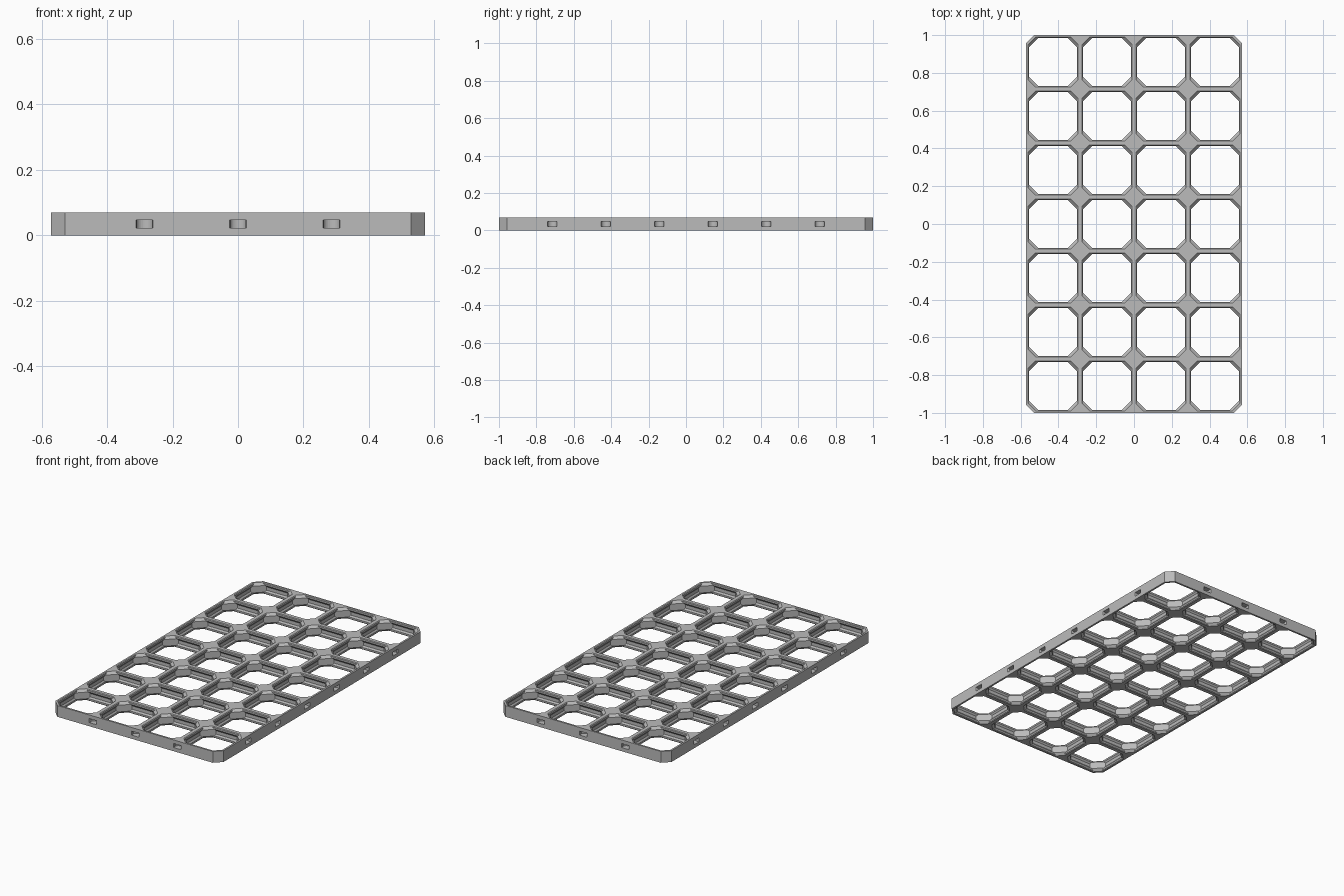
import bpy, bmesh, math
from mathutils import Matrix, Vector

if "Cube" in bpy.data.objects:
    bpy.data.objects.remove(bpy.data.objects["Cube"])

COLS, ROWS = 4, 7
TILE = 28.0           # work in millimetres, scaled at the end
THICK = 6.8
CUT = 4.2             # bevel on the outer board corners
SCALE = 2.0 / (TILE * ROWS)
R2 = math.sqrt(2)

grey = bpy.data.materials.new("mid grey")
grey.diffuse_color = (0.5, 0.5, 0.5, 1)
grey.use_nodes = True
grey.node_tree.nodes["Principled BSDF"].inputs["Base Color"].default_value = grey.diffuse_color

# Opening profile: height, wall inset, diagonal corner offset
half = [(0, 1.1, 4.17), (0.4, 1.5, 4.57), (1.4, 1.5, 5.57), (2.4, 0.8, 5.57)]
PROFILE = half + [(THICK - z, w, c) for z, w, c in reversed(half)]


def octagon(cx, cy, inset, corner_sum, z):
    """Square of one tile, inset, with its corners cut at 45 degrees."""
    a = TILE / 2 - inset
    b = TILE / 2 - (corner_sum - inset)
    pts = [(a, -b), (a, b), (b, a), (-b, a), (-a, b), (-a, -b), (-b, -a), (b, -a)]
    return [Vector((cx + x, cy + y, z)) for x, y in pts]


def ring(bm, lower, upper):
    for i in range(8):
        j = (i + 1) % 8
        bm.faces.new((lower[i], lower[j], upper[j], upper[i]))


def finish(bm, name):
    bmesh.ops.recalc_face_normals(bm, faces=bm.faces)
    bmesh.ops.scale(bm, vec=(SCALE,) * 3, verts=bm.verts)
    mesh = bpy.data.meshes.new(name)
    bm.to_mesh(mesh)
    bm.free()
    mesh.materials.append(grey)
    obj = bpy.data.objects.new(name, mesh)
    bpy.context.collection.objects.link(obj)
    return obj


# Grid board: one stepped octagonal opening per tile
bm = bmesh.new()
for col in range(COLS):
    for row in range(ROWS):
        cx = (col - (COLS - 1) / 2) * TILE
        cy = (row - (ROWS - 1) / 2) * TILE
        levels = [[bm.verts.new(p) for p in octagon(cx, cy, w, c * R2, z)]
                  for z, w, c in PROFILE]
        for lower, upper in zip(levels, levels[1:]):
            ring(bm, lower, upper)
        # top and bottom rims out to the tile border
        for z, inner in ((0, levels[0]), (THICK, levels[-1])):
            outer = [bm.verts.new(p) for p in octagon(cx, cy, 0, CUT, z)]
            ring(bm, inner, outer)
            # fill tile corners, except at the four corners of the board
            for k, (sx, sy) in zip((1, 3, 5, 7), ((1, 1), (-1, 1), (-1, -1), (1, -1))):
                at_x = col == (COLS - 1 if sx > 0 else 0)
                at_y = row == (ROWS - 1 if sy > 0 else 0)
                if not (at_x and at_y):
                    tip = bm.verts.new((cx + sx * TILE / 2, cy + sy * TILE / 2, z))
                    bm.faces.new((outer[k], outer[(k + 1) % 8], tip))
bmesh.ops.remove_doubles(bm, verts=bm.verts, dist=0.001)

# Outer wall joins the two perimeters
rim = [e for e in bm.edges if e.is_boundary]
top = {(round(v.co.x, 2), round(v.co.y, 2)): v
       for e in rim for v in e.verts if v.co.z > THICK / 2}
for e in rim:
    a, b = e.verts
    if a.co.z < THICK / 2:
        ta, tb = (top[(round(v.co.x, 2), round(v.co.y, 2))] for v in (a, b))
        bm.faces.new((a, b, tb, ta))
board = finish(bm, "grid_board")

# Connector pockets: rounded slots with pinched sides, sunk into the outer wall
side = [(2.5, -1), (2.5, 0), (2.3, 0.5), (2.25, 0.9), (2.35, 1.2)]
arc = [(2.6 * math.cos(t), 1.4 + 2.45 * math.sin(t))
       for t in (math.pi * i / 16 for i in range(17))]
OUTLINE = side + arc + [(-x, y) for x, y in reversed(side)]


def pocket(bm, x, y, angle):
    place = Matrix.Translation((x, y, THICK / 2)) @ Matrix.Rotation(angle, 4, 'Z')
    rows = [[bm.verts.new(place @ Vector((px, py, z))) for px, py in OUTLINE]
            for z in (-1.2, 1.2)]
    n = len(OUTLINE)
    bm.faces.new(rows[0])
    bm.faces.new(rows[1])
    for i in range(n):
        j = (i + 1) % n
        bm.faces.new((rows[0][i], rows[0][j], rows[1][j], rows[1][i]))


bm = bmesh.new()
for i in range(1, COLS):
    x = (i - COLS / 2) * TILE
    pocket(bm, x, -ROWS * TILE / 2, 0)
    pocket(bm, x, ROWS * TILE / 2, math.pi)
for i in range(1, ROWS):
    y = (i - ROWS / 2) * TILE
    pocket(bm, -COLS * TILE / 2, y, -math.pi / 2)
    pocket(bm, COLS * TILE / 2, y, math.pi / 2)
cutter = finish(bm, "pocket_cutter")
cutter.hide_render = True

mod = board.modifiers.new("pockets", 'BOOLEAN')
mod.operation = 'DIFFERENCE'
mod.solver = 'EXACT'
mod.object = cutter
bpy.context.view_layer.objects.active = board
board.select_set(True)
bpy.ops.object.modifier_apply(modifier=mod.name)
bpy.data.objects.remove(cutter)
